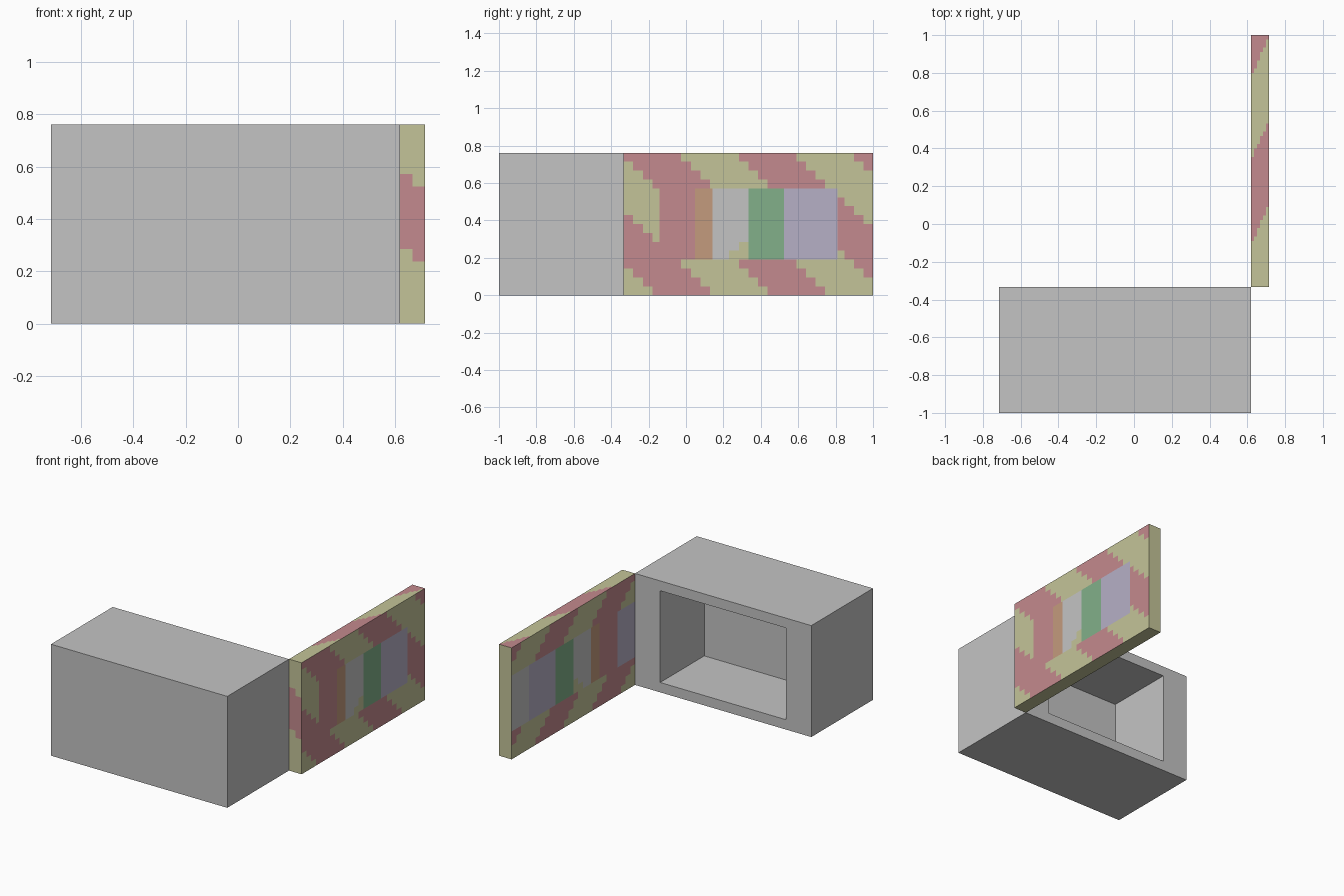
import bpy, bmesh, math
from mathutils import Vector

if "Cube" in bpy.data.objects:
    bpy.data.objects.remove(bpy.data.objects["Cube"])

U = 2 / 21                      # module size: the case is 14 x 7 x 8 modules
X0, X1, X2 = -7.5 * U, 6.5 * U, 7.5 * U
Y0, Y1, Y2 = -1.0, -1.0 + 7 * U, 1.0
H = 8 * U


def material(name, rgb):
    m = bpy.data.materials.new(name)
    lin = [((c / 255 + 0.055) / 1.055) ** 2.4 for c in rgb]
    m.diffuse_color = (*lin, 1)
    m.use_nodes = True
    m.node_tree.nodes["Principled BSDF"].inputs["Base Color"].default_value = m.diffuse_color
    return m


GREY, OLIVE, PINK, ORANGE, GREEN, LAVENDER = range(6)
MATS = [material("grey", (196, 196, 196)), material("olive", (196, 196, 152)),
        material("pink", (196, 138, 142)), material("orange", (196, 155, 125)),
        material("green", (130, 176, 138)), material("lavender", (182, 176, 198))]


def finish(name, bm, mats):
    me = bpy.data.meshes.new(name)
    bm.to_mesh(me)
    bm.free()
    for m in mats:
        me.materials.append(m)
    ob = bpy.data.objects.new(name, me)
    bpy.context.collection.objects.link(ob)
    return ob


# Case: a box whose rear face is inset and pushed in to make the compartment
bm = bmesh.new()
bmesh.ops.create_cube(bm, size=1)
for v in bm.verts:
    v.co = (X1 if v.co.x > 0 else X0, Y1 if v.co.y > 0 else Y0, H if v.co.z > 0 else 0)
bm.normal_update()
rear = max(bm.faces, key=lambda f: f.normal.y)
bmesh.ops.inset_individual(bm, faces=[rear], thickness=U)
for v in rear.verts:            # wider margins at the sides
    v.co.x = X1 - 2 * U if v.co.x > 0 else X0 + 2 * U
pocket = bmesh.ops.extrude_face_region(bm, geom=[rear])["geom"]
for v in (g for g in pocket if isinstance(g, bmesh.types.BMVert)):
    v.co.y -= 5 * U
if rear.is_valid:
    bmesh.ops.delete(bm, geom=[rear], context="FACES_ONLY")
bmesh.ops.recalc_face_normals(bm, faces=bm.faces)
finish("case", bm, MATS[:1])

# Door: six sides made of colour cells
CW, CH = (Y2 - Y1) / 26, H / 16     # stripe cell size
WIN_Y = [Y1 + k * U for k in (2, 4, 5, 7, 9, 12)]
Z_LO, Z_HI = 2 * U, 6 * U


def steps(a, b, n, extra=()):
    vals = sorted([a + (b - a) * i / n for i in range(n + 1)] + list(extra))
    out = vals[:1]
    for v in vals[1:]:
        if v - out[-1] > 1e-4:
            out.append(v)
    return out


def stripes(y, z):
    c, r = math.floor((y - Y1) / CW), math.floor((H - z) / CH)
    return PINK if (c - r) % 12 < 6 else OLIVE


def outer(y, z):
    if not (Z_LO < z < Z_HI and WIN_Y[0] < y < WIN_Y[-1]):
        return stripes(y, z)
    band = sum(y > w for w in WIN_Y) - 1
    colour = (PINK, ORANGE, GREY, GREEN, LAVENDER)[band]
    if colour == GREY and z - Z_LO < 0.85 * (y - 0.22):
        return OLIVE                # small corner patch
    return colour


def inner(y, z):
    if Z_LO < z < Z_HI:             # the picture band runs the full length
        if y < WIN_Y[0]:
            return LAVENDER
        if y > WIN_Y[-1]:
            return GREY
    return outer(y, z)


def top_edge(y, x):
    return PINK if (y + 0.11 - 2.2 * (x - X1)) % 0.89 < 0.45 else OLIVE


def hinge_edge(x, z):
    drop = CH if x > (X1 + X2) / 2 else 0
    return PINK if 6 * CH - drop < z < 12 * CH - drop else OLIVE


def plain(u, v):
    return OLIVE


def sheet(bm, us, vs, place, outward, rule):
    grid = [[bm.verts.new(place(u, v)) for v in vs] for u in us]
    for i in range(len(us) - 1):
        for j in range(len(vs) - 1):
            f = bm.faces.new((grid[i][j], grid[i + 1][j], grid[i + 1][j + 1], grid[i][j + 1]))
            f.normal_update()
            if f.normal.dot(Vector(outward)) < 0:
                f.normal_flip()
            f.material_index = rule((us[i] + us[i + 1]) / 2, (vs[j] + vs[j + 1]) / 2)


bm = bmesh.new()
ys, zs = steps(Y1, Y2, 26, WIN_Y), steps(0, H, 16)
sheet(bm, ys, zs, lambda y, z: (X2, y, z), (1, 0, 0), outer)
sheet(bm, ys, zs, lambda y, z: (X1, y, z), (-1, 0, 0), inner)
sheet(bm, steps(Y1, Y2, 60), steps(X1, X2, 6), lambda y, x: (x, y, H), (0, 0, 1), top_edge)
sheet(bm, [Y1, Y2], [X1, X2], lambda y, x: (x, y, 0), (0, 0, -1), plain)
sheet(bm, steps(X1, X2, 2), zs, lambda x, z: (x, Y1, z), (0, -1, 0), hinge_edge)
sheet(bm, [X1, X2], [0, H], lambda x, z: (x, Y2, z), (0, 1, 0), plain)
bmesh.ops.remove_doubles(bm, verts=bm.verts, dist=1e-5)
finish("door", bm, MATS)
